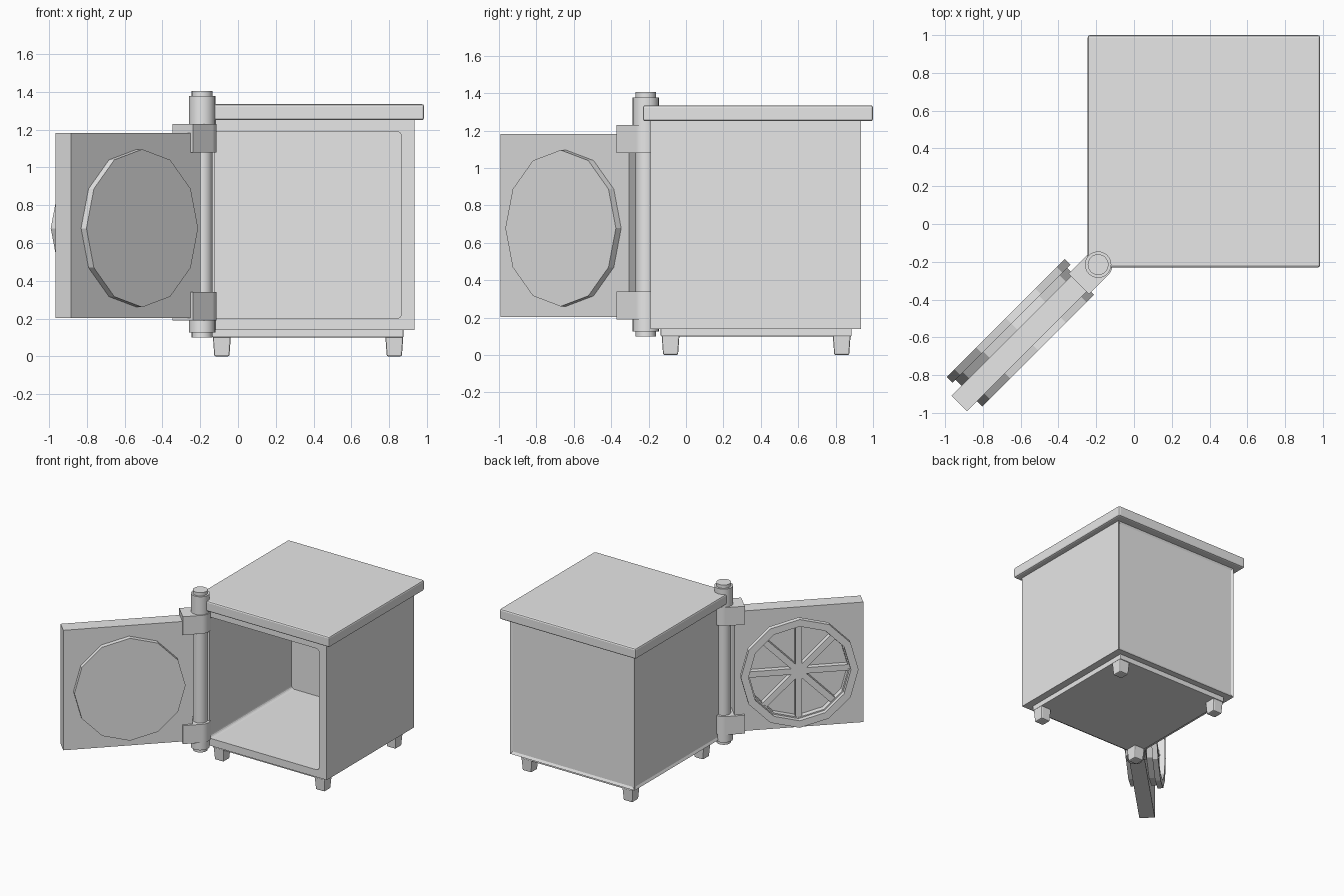
import bpy, bmesh
from math import cos, sin, pi, radians
from mathutils import Matrix, Vector

if "Cube" in bpy.data.objects:
    bpy.data.objects.remove(bpy.data.objects["Cube"], do_unlink=True)

grey = bpy.data.materials.new("plain grey")
grey.use_nodes = True
grey.diffuse_color = (0.8, 0.8, 0.8, 1)
for node in grey.node_tree.nodes:
    if node.type == "BSDF_PRINCIPLED":
        node.inputs["Base Color"].default_value = (0.8, 0.8, 0.8, 1)

HINGE = Vector((-0.19, -0.215, 0))
# Frame of the open door: x runs away from the hinge, -y is the door's outside
SWING = Matrix.Translation(HINGE) @ Matrix.Rotation(radians(-135), 4, "Z")
DISC = Vector((0.546, 0, 0.678))


def finish(name, bm, matrix=None, smooth=False):
    bmesh.ops.recalc_face_normals(bm, faces=bm.faces)
    if matrix:
        bm.transform(matrix)
    mesh = bpy.data.meshes.new(name)
    bm.to_mesh(mesh)
    bm.free()
    mesh.materials.append(grey)
    obj = bpy.data.objects.new(name, mesh)
    bpy.context.collection.objects.link(obj)
    if smooth:
        bpy.ops.object.select_all(action="DESELECT")
        obj.select_set(True)
        bpy.context.view_layer.objects.active = obj
        bpy.ops.object.shade_smooth_by_angle(angle=radians(30))
    return obj


def box_mesh(lo, hi, bevel=0, taper=1):
    lo, hi = Vector(lo), Vector(hi)
    bm = bmesh.new()
    bmesh.ops.create_cube(bm, size=1)
    for v in bm.verts:
        if v.co.z < 0:
            v.co.x *= taper
            v.co.y *= taper
        v.co = (lo + hi) / 2 + v.co * (hi - lo)
    if bevel:
        bmesh.ops.bevel(bm, geom=bm.edges[:], offset=bevel, segments=2,
                        profile=0.5, affect="EDGES")
    return bm


def box(name, lo, hi, bevel=0, taper=1, matrix=None):
    return finish(name, box_mesh(lo, hi, bevel, taper), matrix)


def post(name, radius, low, high):
    bm = bmesh.new()
    bmesh.ops.create_cone(bm, cap_ends=True, segments=24, radius1=radius,
                          radius2=radius, depth=high - low)
    place = Matrix.Translation(HINGE + Vector((0, 0, (low + high) / 2)))
    return finish(name, bm, place, True)


def ring(name, outer, inner, y0, y1):
    """Twelve-sided ring on the door."""
    bm = bmesh.new()
    rows = []
    for i in range(12):
        a = i * pi / 6
        rows.append([bm.verts.new(DISC + Vector((r * cos(a), y, r * sin(a))))
                     for r, y in ((outer, y0), (outer, y1), (inner, y1), (inner, y0))])
    for i in range(12):
        a, b = rows[i], rows[(i + 1) % 12]
        for k in range(4):
            n = (k + 1) % 4
            bm.faces.new((a[k], a[n], b[n], b[k]))
    return finish(name, bm, SWING)


# Cabinet shell, with sunken panels on the back and the hinge side
bm = box_mesh((-0.19, -0.19, 0.14), (0.935, 0.935, 1.255))
bm.normal_update()
for face in [f for f in bm.faces if f.normal.y > 0.9 or f.normal.x < -0.9]:
    bmesh.ops.inset_region(bm, faces=[face], thickness=0.028)
    bmesh.ops.translate(bm, verts=face.verts[:], vec=face.normal * -0.01)
cabinet = finish("cabinet_shell", bm)

# Rounded cavity open at the front
bm = box_mesh((-0.125, -0.4, 0.2), (0.865, 0.87, 1.19))
long_edges = [e for e in bm.edges if abs(e.verts[0].co.y - e.verts[1].co.y) > 0.5]
bmesh.ops.bevel(bm, geom=long_edges, offset=0.025, segments=4, profile=0.5,
                affect="EDGES")
cutter = finish("cavity_cutter", bm)
cutter.hide_render = True
cut = cabinet.modifiers.new("cavity", "BOOLEAN")
cut.operation = "DIFFERENCE"
cut.solver = "EXACT"
cut.object = cutter
bpy.context.view_layer.objects.active = cabinet
bpy.ops.object.modifier_apply(modifier=cut.name)
bpy.data.objects.remove(cutter, do_unlink=True)

# Top slab, base plate and feet
box("top_slab", (-0.245, -0.23, 1.25), (0.985, 1.0, 1.335), 0.012)
box("base_plate", (-0.135, -0.135, 0.1), (0.875, 0.885, 0.145), 0.004)
for side, x in (("right", -0.133), ("left", 0.78)):
    for end, y in (("front", -0.13), ("back", 0.785)):
        box(f"{end}_{side}_foot", (x, y, 0), (x + 0.095, y + 0.095, 0.105),
            0.008, 0.84)

# Hinge post with thicker barrels near its ends
post("hinge_pin", 0.055, 0.1, 1.405)
post("upper_barrel", 0.07, 1.2, 1.378)
post("lower_barrel", 0.07, 0.125, 0.22)
for level, z in (("upper", 1.08), ("lower", 0.19)):
    post(f"{level}_bracket_sleeve", 0.077, z, z + 0.15)
    box(f"{level}_bracket_arm", (0, -0.077, z), (0.145, 0.077, z + 0.15),
        matrix=SWING)

# Door slab and the plain disc on its inside
box("door", (0.07, -0.058, 0.203), (1.04, 0.058, 1.183), matrix=SWING)
bm = bmesh.new()
bmesh.ops.create_cone(bm, cap_ends=True, segments=12, radius1=0.418,
                      radius2=0.418, depth=0.05)
bm.transform(Matrix.Translation(DISC + Vector((0, 0.073, 0)))
             @ Matrix.Rotation(pi / 2, 4, "X"))
finish("inner_disc", bm, SWING)

# Stepped ring and crossing spokes on the outside
ring("ring_base", 0.418, 0.375, -0.05, -0.105)
ring("ring_rim", 0.442, 0.385, -0.103, -0.145)
for i in range(4):
    turn = Matrix.Translation(DISC) @ Matrix.Rotation(i * pi / 4, 4, "Y")
    depth = 0.1 + i * 0.0005
    box(f"spoke_{i + 1}", (-0.38, -depth, -0.024), (0.38, -0.05, 0.024),
        matrix=SWING @ turn)
